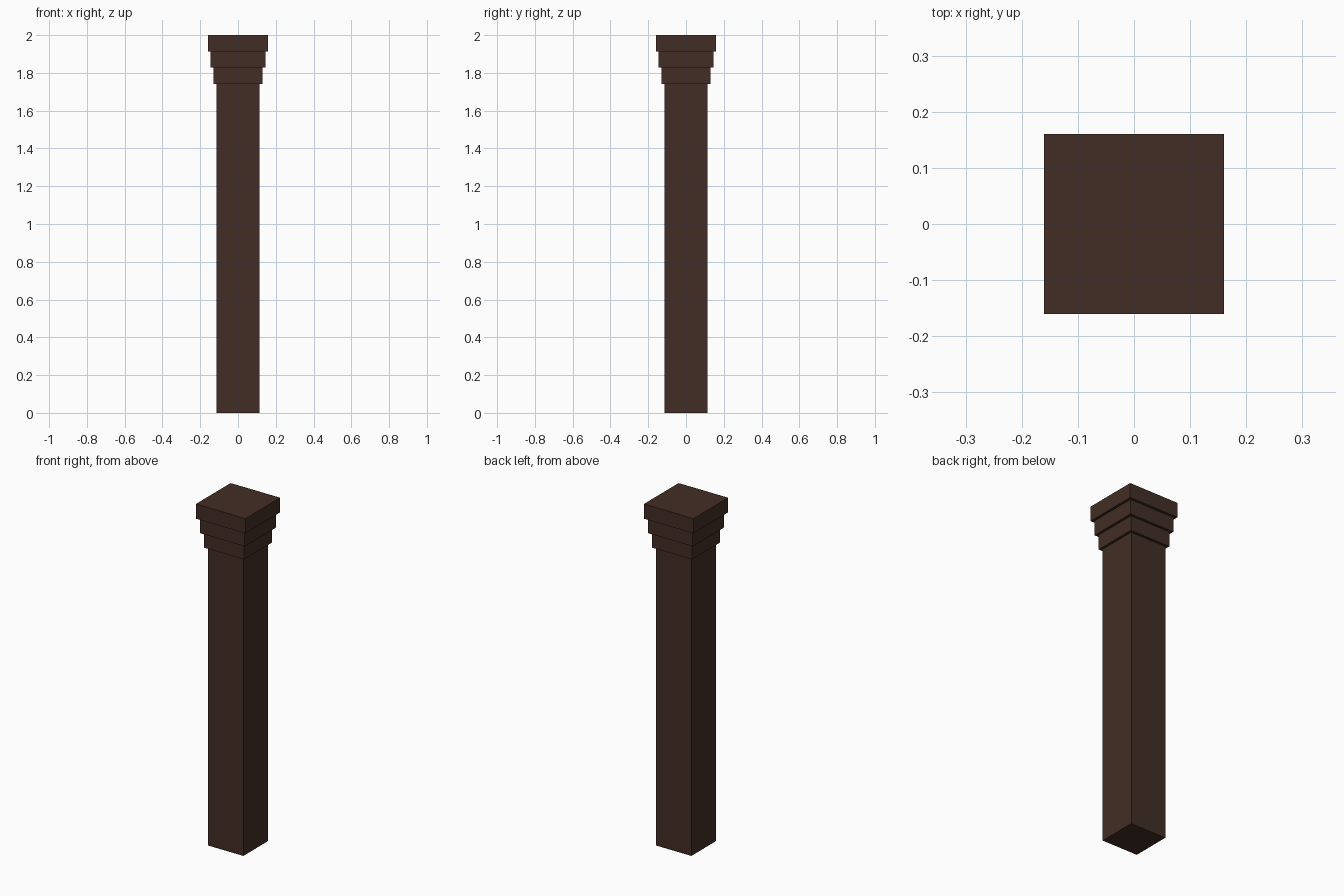
import bpy

if "Cube" in bpy.data.objects:
    bpy.data.objects.remove(bpy.data.objects["Cube"])

wood = bpy.data.materials.new("dark_wood")
wood.diffuse_color = (0.055, 0.027, 0.018, 1)
wood.use_nodes = True
wood.node_tree.nodes["Principled BSDF"].inputs["Base Color"].default_value = wood.diffuse_color


def block(name, half, z0, z1):
    """Square block centred on the axis, spanning z0 to z1."""
    bpy.ops.mesh.primitive_cube_add(size=1, location=(0, 0, (z0 + z1) / 2))
    ob = bpy.context.object
    ob.name = name
    ob.scale = (2 * half, 2 * half, z1 - z0)
    bpy.ops.object.transform_apply(location=False, rotation=False, scale=True)
    ob.data.materials.append(wood)
    return ob


# Plain square shaft
CAP_BASE, TIER = 1.742, 0.086
block("shaft", 0.115, 0, CAP_BASE)

# Capital: three tiers, each stepping outward
for i in range(3):
    z = CAP_BASE + i * TIER
    block(f"capital_tier_{i + 1}", 0.13 + 0.015 * i, z, z + TIER)
